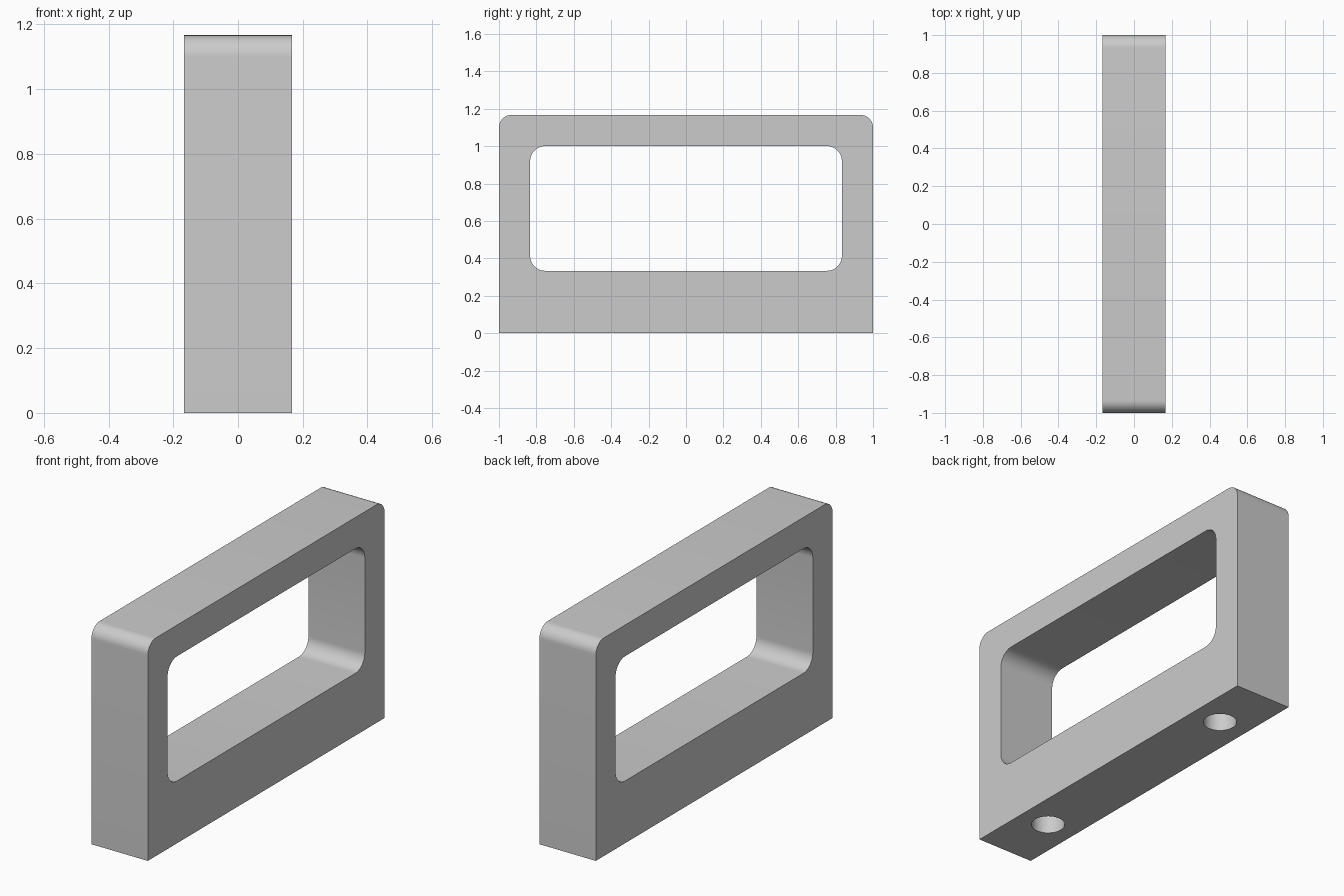
import bpy
import bmesh
from math import cos, sin, pi, radians

cube = bpy.data.objects.get("Cube")
if cube:
    bpy.data.objects.remove(cube)

WIDTH, LENGTH, HEIGHT = 1 / 3, 2.0, 7 / 6
WALL, BASE = 1 / 6, 1 / 3

grey = bpy.data.materials.new("light grey")
grey.use_nodes = True
grey.diffuse_color = (0.6, 0.6, 0.6, 1)
grey.node_tree.nodes["Principled BSDF"].inputs["Base Color"].default_value = grey.diffuse_color


def corner(y, z, sy, sz, radius, steps=12):
    """Quarter-circle points for the corner at (y, z), pointing towards (sy, sz)."""
    if radius == 0:
        return [(y, z)]
    cy, cz = y - sy * radius, z - sz * radius
    arc = [(cy + sy * radius * cos(a), cz + sz * radius * sin(a))
           for a in (pi / 2 * i / steps for i in range(steps + 1))]
    return arc if sy * sz > 0 else arc[::-1]


def slab(name, half, z0, z1, width, r_low, r_top):
    """Rounded rectangle in the y-z plane, extruded along x."""
    outline = (corner(half, z1, 1, 1, r_top) + corner(-half, z1, -1, 1, r_top)
               + corner(-half, z0, -1, -1, r_low) + corner(half, z0, 1, -1, r_low))
    bm = bmesh.new()
    face = bm.faces.new([bm.verts.new((-width / 2, y, z)) for y, z in outline])
    new = bmesh.ops.extrude_face_region(bm, geom=[face])["geom"]
    bmesh.ops.translate(bm, vec=(width, 0, 0),
                        verts=[v for v in new if isinstance(v, bmesh.types.BMVert)])
    bmesh.ops.recalc_face_normals(bm, faces=bm.faces)
    mesh = bpy.data.meshes.new(name)
    bm.to_mesh(mesh)
    bm.free()
    mesh.materials.append(grey)
    obj = bpy.data.objects.new(name, mesh)
    bpy.context.collection.objects.link(obj)
    return obj


def cut(body, cutter):
    """Subtract the cutter from the body and discard it."""
    cutter.hide_render = True
    mod = body.modifiers.new(cutter.name, "BOOLEAN")
    mod.operation, mod.solver, mod.object = "DIFFERENCE", "EXACT", cutter
    bpy.context.view_layer.objects.active = body
    bpy.ops.object.modifier_apply(modifier=mod.name)
    bpy.data.objects.remove(cutter)


# Handle body: square at the foot, rounded at the top
handle = slab("handle_frame", LENGTH / 2, 0, HEIGHT, WIDTH, 0, 0.067)

# Grip opening
cut(handle, slab("grip_opening", LENGTH / 2 - WALL, BASE, HEIGHT - WALL, WIDTH * 2, 0.08, 0.08))

# Blind mounting holes in the underside
for side in (-1, 1):
    bpy.ops.mesh.primitive_cylinder_add(vertices=48, radius=0.083, depth=0.5,
                                        location=(0, side * 2 / 3, 0))
    hole = bpy.context.object
    hole.name = "mounting_hole"
    hole.data.materials.append(grey)
    cut(handle, hole)

# Smooth rounds with crisp edges
bpy.ops.object.select_all(action="DESELECT")
handle.select_set(True)
bpy.context.view_layer.objects.active = handle
bpy.ops.object.shade_smooth_by_angle(angle=radians(30))
